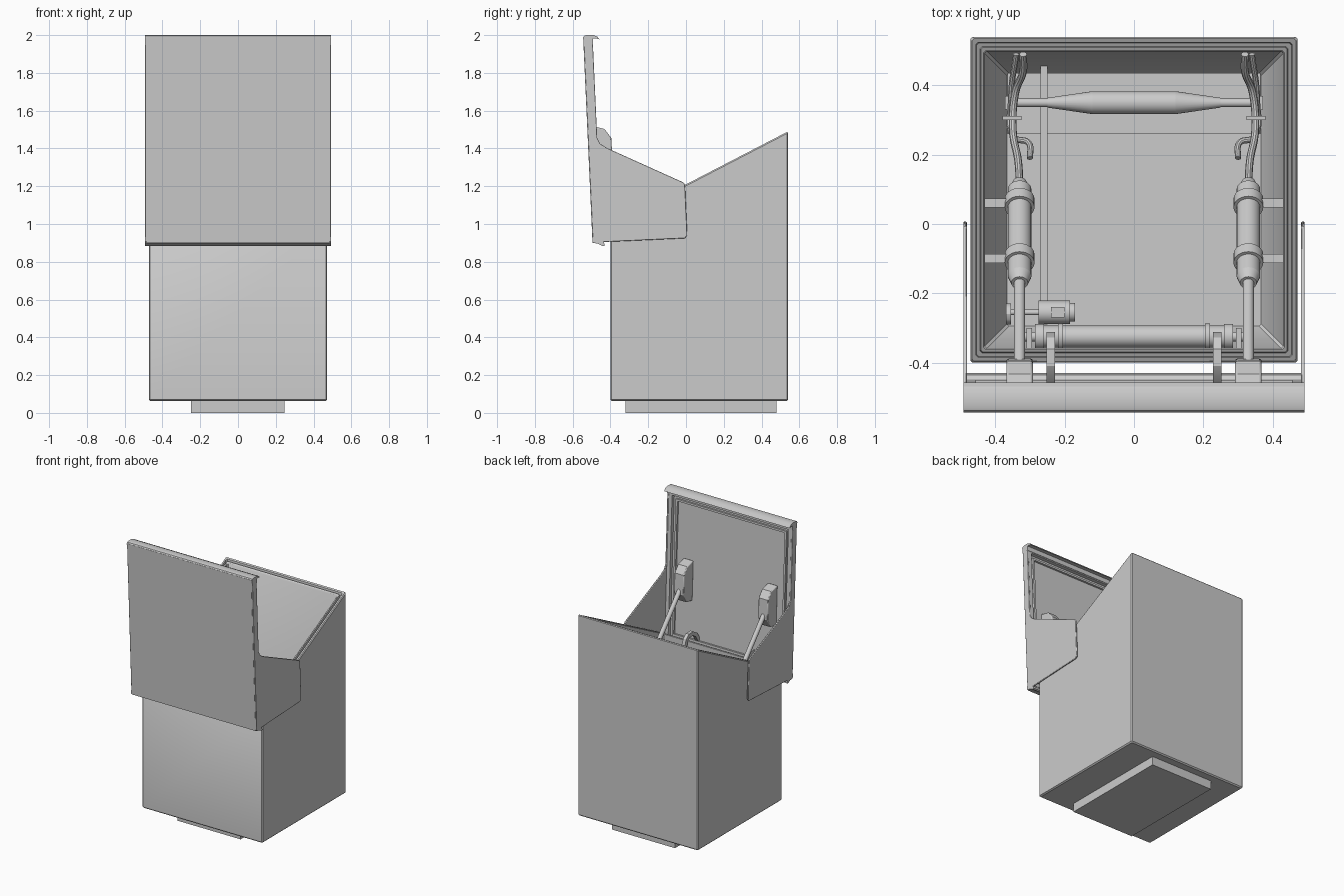
import bpy, bmesh, math
from mathutils import Matrix, Vector

if "Cube" in bpy.data.objects:
    bpy.data.objects.remove(bpy.data.objects["Cube"])

grey = bpy.data.materials.new("plain grey")
grey.diffuse_color = (0.6, 0.6, 0.6, 1)
grey.use_nodes = True
grey.node_tree.nodes["Principled BSDF"].inputs["Base Color"].default_value = grey.diffuse_color

# Lid frame: local y = depth behind the panel, local z = distance up the panel
LID = Matrix.Translation((0, -0.495, 0.9)) @ Matrix.Rotation(math.atan(0.05 / 1.1), 4, 'X')
ID = Matrix.Identity(4)


def finish(name, bm, matrix=ID):
    bmesh.ops.recalc_face_normals(bm, faces=bm.faces)
    me = bpy.data.meshes.new(name)
    bm.to_mesh(me)
    bm.free()
    me.materials.append(grey)
    ob = bpy.data.objects.new(name, me)
    ob.matrix_world = matrix
    bpy.context.collection.objects.link(ob)
    return ob


def prism(name, pts, x0, x1, matrix=ID, bevel=0):
    """Extrude a (y, z) outline along x."""
    bm = bmesh.new()
    a = [bm.verts.new((x0, y, z)) for y, z in pts]
    b = [bm.verts.new((x1, y, z)) for y, z in pts]
    bm.faces.new(a)
    bm.faces.new(b)
    for i in range(len(pts)):
        j = (i + 1) % len(pts)
        bm.faces.new((a[i], a[j], b[j], b[i]))
    ob = finish(name, bm, matrix)
    if bevel:
        m = ob.modifiers.new("bevel", 'BEVEL')
        m.width, m.segments = bevel, 2
        m.limit_method = 'ANGLE'
        m.angle_limit = math.radians(50)
    return ob


def box(name, x0, x1, y0, y1, z0, z1, matrix=ID, bevel=0):
    return prism(name, [(y0, z0), (y1, z0), (y1, z1), (y0, z1)], x0, x1, matrix, bevel)


def rod(name, p, q, r, r2=None, n=24):
    p, q = Vector(p), Vector(q)
    d = q - p
    bm = bmesh.new()
    bmesh.ops.create_cone(bm, cap_ends=True, segments=n, radius1=r,
                          radius2=r if r2 is None else r2, depth=d.length)
    rot = d.to_track_quat('Z', 'Y').to_matrix().to_4x4()
    return finish(name, bm, Matrix.Translation((p + q) / 2) @ rot)


def cable(name, pts, r):
    cu = bpy.data.curves.new(name, 'CURVE')
    cu.dimensions = '3D'
    cu.bevel_depth, cu.bevel_resolution, cu.use_fill_caps = r, 3, True
    cu.resolution_u = 6
    sp = cu.splines.new('BEZIER')
    sp.bezier_points.add(len(pts) - 1)
    for bp, c in zip(sp.bezier_points, pts):
        bp.co = c
        bp.handle_left_type = bp.handle_right_type = 'AUTO'
    cu.materials.append(grey)
    ob = bpy.data.objects.new(name, cu)
    bpy.context.collection.objects.link(ob)
    bpy.ops.object.select_all(action='DESELECT')
    ob.select_set(True)
    bpy.context.view_layer.objects.active = ob
    bpy.ops.object.convert(target='MESH')


# Body: one hollow shell of stacked loops with a sloped, grooved rim
def slope(y):
    return 1.49 - (0.54 - y) * 0.5185


def body_loop(bm, inset, z, sloped):
    hx, y0, y1, c = 0.472 - inset, -0.40 + inset, 0.54 - inset, 0.006
    pts = [(-hx + c, y0), (hx - c, y0), (hx, y0 + c), (hx, y1 - c),
           (hx - c, y1), (-hx + c, y1), (-hx, y1 - c), (-hx, y0 + c)]
    return [bm.verts.new((x, y, z + (slope(y) if sloped else 0))) for x, y in pts]


bm = bmesh.new()
loops = [body_loop(bm, *a) for a in (
    (0.008, 0.062, False), (0, 0.07, False), (0, -0.008, True), (0.005, 0, True),
    (0.016, 0, True), (0.018, -0.02, True), (0.028, -0.02, True), (0.030, 0, True),
    (0.038, 0, True), (0.042, -0.006, True), (0.042, 0.26, False), (0.105, 0.14, False))]
bm.faces.new(loops[0])
bm.faces.new(loops[-1])
for a, b in zip(loops, loops[1:]):
    for i in range(8):
        j = (i + 1) % 8
        bm.faces.new((a[i], a[j], b[j], b[i]))
finish("bin_body", bm)
box("base_plinth", -0.25, 0.245, -0.32, 0.48, 0, 0.07)
box("floor_step", -0.365, 0.365, 0.26, 0.435, 0.135, 0.165)
box("floor_strip", -0.27, -0.25, -0.29, 0.46, 0.135, 0.18)

# Lid: panel, rolled lips, inner frames and side cheeks
box("lid_panel", -0.485, 0.485, 0, 0.022, 0.0, 1.09, LID)
prism("lid_top_lip", [(0, 1.05), (0, 1.088), (0.006, 1.097), (0.015, 1.1), (0.055, 1.099),
                      (0.075, 1.09), (0.086, 1.074), (0.07, 1.08), (0.053, 1.08), (0.05, 1.05)],
      -0.4925, 0.4925, LID)
prism("lid_bottom_lip", [(0, 0.03), (0, 0.008), (0.006, 0), (0.03, -0.006), (0.055, -0.02),
                         (0.065, -0.016), (0.06, 0.002), (0.045, 0.012), (0.045, 0.03)],
      -0.4925, 0.4925, LID)


def lid_frame(name, hx, z0, z1, w, depth):
    for s, side in ((-1, "left"), (1, "right")):
        box(f"{name}_{side}", *sorted((s * hx, s * (hx - w))), 0.02, depth, z0, z1, LID)
    box(name + "_top", -hx + w, hx - w, 0.02, depth, z1 - w, z1, LID)
    box(name + "_bottom", -hx + w, hx - w, 0.02, depth, z0, z0 + w, LID)


lid_frame("lid_rim", 0.484, 0.02, 1.07, 0.028, 0.047)
lid_frame("lid_gasket", 0.435, 0.065, 1.02, 0.014, 0.036)
cheek = [(0.002, 0), (0.03, 0.002), (0.49, 0.002), (0.503, 0.018), (0.503, 0.285), (0.495, 0.298),
         (0.10, 0.498), (0.065, 0.522), (0.05, 0.555), (0.05, 1.085), (0.002, 1.09)]

# Mirrored parts on both sides
for s, side in ((-1, "left"), (1, "right")):
    prism(f"lid_cheek_{side}", cheek, s * 0.482, s * 0.4925, LID, 0.003)
    x = s * 0.33

    # Lift actuator from body up to the lid pad
    def at(y):
        return (x, y, 0.75 + (0.12 - y) * 1.13)
    rod(f"actuator_barrel_{side}", at(0.10), at(-0.15), 0.034)
    rod(f"actuator_cap_{side}", at(0.10), at(0.12), 0.03, 0.02)
    rod(f"actuator_nose_{side}", at(-0.15), at(-0.17), 0.034, 0.024)
    rod(f"actuator_rod_{side}", at(-0.16), at(-0.42), 0.016)
    for k, y in enumerate((0.06, -0.10)):
        rod(f"actuator_collar_{side}_{k}", at(y + 0.012), at(y - 0.012), 0.043)
        z = at(y)[2]
        box(f"wall_bracket_{side}_{k}", s * 0.345, s * 0.434, y - 0.013, y + 0.013,
            z - 0.03, z + 0.012)
    prism(f"lid_pad_{side}", [(0.02, 0.34), (0.085, 0.35), (0.125, 0.41), (0.125, 0.55),
                              (0.09, 0.60), (0.02, 0.62)], x - 0.038, x + 0.038, LID, 0.006)

    # Cables with a clip
    cable(f"main_cable_{side}", [(x, 0.11, 0.75), (x + s * 0.004, 0.18, 0.66),
          (x + s * 0.02, 0.28, 0.56), (x + s * 0.012, 0.38, 0.55), (x - s * 0.01, 0.44, 0.6),
          (x - s * 0.01, 0.49, 0.64)], 0.011)
    cable(f"loose_cable_{side}", [(x - s * 0.03, 0.19, 0.58), (x - s * 0.025, 0.235, 0.55),
          (x + s * 0.015, 0.25, 0.54), (x + s * 0.025, 0.36, 0.53),
          (x + s * 0.01, 0.49, 0.6)], 0.009)
    box(f"cable_clip_{side}", x - s * 0.005, x + s * 0.05, 0.30, 0.312, 0.51, 0.58)

    # Hinge arm curling over the front wall to the lid
    prism(f"hinge_arm_{side}", [
        (-0.312, 0.90), (-0.312, 1.0), (-0.328, 1.045), (-0.36, 1.07), (-0.41, 1.07),
        (-0.45, 1.045), (-0.482, 1.0), (-0.482, 0.96), (-0.46, 0.985), (-0.437, 1.022),
        (-0.405, 1.043), (-0.368, 1.043), (-0.347, 1.025), (-0.338, 0.99), (-0.338, 0.90)],
        s * 0.228, s * 0.252)
    rod(f"roller_collar_{side}", (s * 0.205, -0.325, 0.9), (s * 0.22, -0.325, 0.9), 0.038)
    rod(f"roller_end_{side}", (s * 0.26, -0.325, 0.9), (s * 0.285, -0.325, 0.9), 0.037)
    rod(f"roller_axle_{side}", (s * 0.28, -0.325, 0.9), (s * 0.32, -0.325, 0.9), 0.014)
    box(f"roller_mount_{side}", s * 0.295, s * 0.31, -0.36, -0.30, 0.87, 0.93)

    # Tapered ends of the rear cross shaft
    rod(f"shaft_taper_{side}", (s * 0.12, 0.35, 0.42), (s * 0.25, 0.35, 0.42), 0.033, 0.014)
    rod(f"shaft_end_{side}", (s * 0.25, 0.35, 0.42), (s * 0.36, 0.35, 0.42), 0.013)
    box(f"shaft_mount_{side}", s * 0.355, s * 0.372, 0.33, 0.37, 0.40, 0.44)

rod("cross_shaft", (-0.12, 0.35, 0.42), (0.12, 0.35, 0.42), 0.033)
rod("hinge_roller", (-0.26, -0.325, 0.9), (0.26, -0.325, 0.9), 0.032)

# Small drive motor beside the roller
rod("motor_can", (-0.275, -0.255, 0.88), (-0.185, -0.255, 0.88), 0.034)
rod("motor_cap", (-0.19, -0.255, 0.88), (-0.17, -0.255, 0.88), 0.027)
rod("motor_shaft", (-0.36, -0.255, 0.88), (-0.27, -0.255, 0.88), 0.008)
rod("motor_gear", (-0.37, -0.26, 0.88), (-0.355, -0.26, 0.88), 0.03, n=12)
box("motor_plate", -0.24, -0.20, -0.27, -0.24, 0.90, 0.918)

# Smooth the round parts, keep hard edges
bpy.ops.object.select_all(action='SELECT')
bpy.context.view_layer.objects.active = bpy.data.objects["bin_body"]
bpy.ops.object.shade_smooth_by_angle(angle=math.radians(30))
